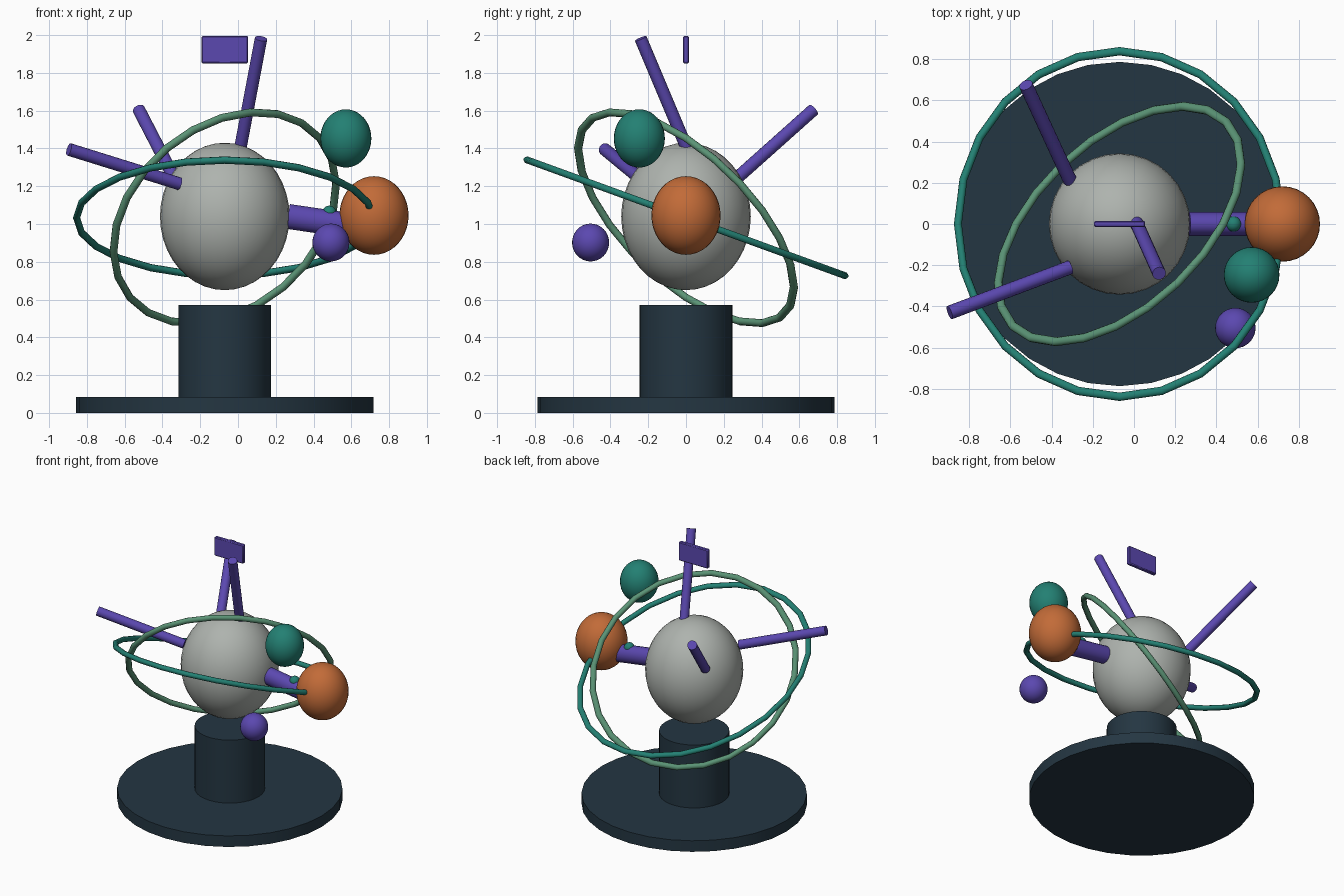
import bpy, math
from mathutils import Vector

if "Cube" in bpy.data.objects:
    bpy.data.objects.remove(bpy.data.objects["Cube"])

CX = -0.07      # x of the stand's axis
CZ = 1.04       # height of the main body
STRETCH = 1.137  # shared oval stretch


def material(name, r, g, b):
    m = bpy.data.materials.new(name)
    lin = [((c / 255 + 0.055) / 1.055) ** 2.4 for c in (r, g, b)]
    m.diffuse_color = (*lin, 1)
    m.use_nodes = True
    m.node_tree.nodes["Principled BSDF"].inputs["Base Color"].default_value = m.diffuse_color
    return m


NAVY = material("dark_navy", 36, 54, 66)
GREY = material("light_grey", 174, 179, 174)
ORANGE = material("orange", 194, 107, 56)
TEAL = material("teal", 35, 128, 115)
GREEN = material("sage_green", 91, 148, 118)
PURPLE = material("purple", 91, 72, 176)


def finish(name, mat):
    ob = bpy.context.object
    ob.name = name
    ob.data.materials.append(mat)
    bpy.ops.object.shade_smooth_by_angle(angle=math.radians(40))
    return ob


def ball(name, mat, loc, r, rz):
    bpy.ops.mesh.primitive_uv_sphere_add(segments=32, ring_count=20, radius=1, location=loc)
    bpy.context.object.scale = (r, r, rz)
    return finish(name, mat)


def rod(name, mat, start, end, r, sides=16, oval=1):
    a, b = Vector(start), Vector(end)
    bpy.ops.mesh.primitive_cylinder_add(vertices=sides, radius=r, depth=(b - a).length,
                                        location=(a + b) / 2)
    ob = bpy.context.object
    ob.rotation_euler = (b - a).to_track_quat('Z', 'Y').to_euler()
    # track 'Y' keeps the local y axis closest to world up
    ob.scale = (1, oval, 1)
    return finish(name, mat)


def ring(name, mat, radius, tube, rot):
    bpy.ops.mesh.primitive_torus_add(major_segments=24, minor_segments=10,
                                     major_radius=radius, minor_radius=tube,
                                     location=(CX, 0, 1.033),
                                     rotation=[math.radians(a) for a in rot])
    bpy.context.object.scale = (1, STRETCH, 1)
    return finish(name, mat)


# Stand
rod("base_disc", NAVY, (CX, 0, 0), (CX, 0, 0.085), 0.787, 32)
rod("pedestal", NAVY, (CX, 0, 0.08), (CX, 0, 0.57), 0.245, 32)

# Oval bodies
ball("main_body", GREY, (CX, 0, CZ), 0.343, 0.39)
ball("orange_body", ORANGE, (0.72, 0, 1.045), 0.183, 0.208)
ball("teal_body", TEAL, (0.571, -0.247, 1.453), 0.135, 0.154)
ball("purple_ball", PURPLE, (0.492, -0.505, 0.902), 0.098, 0.1)
ball("teal_bead", TEAL, (0.483, 0, 1.06), 0.037, 0.037)

# Orbit rings
ring("teal_ring", TEAL, 0.785, 0.019, (-20, 0, 0))
ring("green_ring", GREEN, 0.656, 0.02, (-40, -40, 0))

# Rods leaving the main body
rod("side_arm", PURPLE, (0.265, 0, 1.04), (0.64, 0, 0.985), 0.058, 16, STRETCH)
rod("upper_rod", PURPLE, (0.012, 0.005, 1.40), (0.122, -0.24, 1.982), 0.033)
rod("back_rod", PURPLE, (-0.31, 0.21, 1.19), (-0.525, 0.675, 1.605), 0.034)
rod("left_rod", PURPLE, (-0.31, -0.21, 1.213), (-0.895, -0.43, 1.395), 0.034)

# Floating plate with softened corners
bpy.ops.mesh.primitive_cube_add(size=1, location=(CX, 0, 1.923))
plate = bpy.context.object
plate.scale = (0.248, 0.031, 0.144)
bpy.ops.object.transform_apply(location=False, rotation=False, scale=True)
bevel = plate.modifiers.new("corner_bevel", 'BEVEL')
bevel.width = 0.006
bevel.segments = 1
finish("floating_plate", PURPLE)
